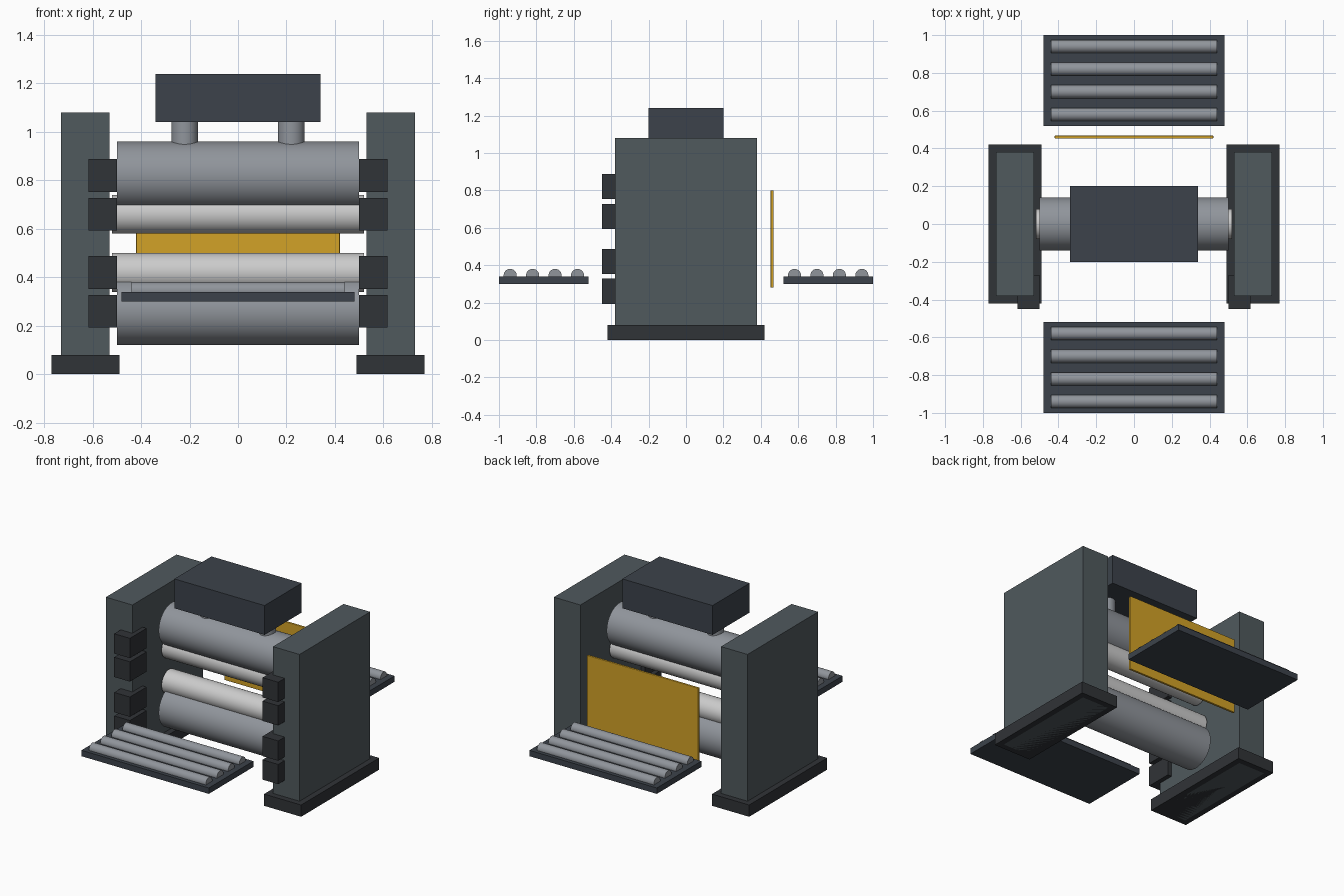
import bpy, math

if "Cube" in bpy.data.objects:
    bpy.data.objects.remove(bpy.data.objects["Cube"])

def material(name, rgb):
    m = bpy.data.materials.new(name)
    m.diffuse_color = (*rgb, 1)
    m.use_nodes = True
    m.node_tree.nodes["Principled BSDF"].inputs["Base Color"].default_value = m.diffuse_color
    return m

SLATE = material("slate_paint", (0.08, 0.10, 0.11))
DARK = material("dark_iron", (0.03, 0.033, 0.038))
CHARCOAL = material("charcoal_paint", (0.045, 0.055, 0.07))
STEEL = material("roll_steel", (0.28, 0.30, 0.33))
BRIGHT = material("polished_steel", (0.55, 0.56, 0.58))
GOLD = material("yellow_strip", (0.65, 0.36, 0.02))

def box(name, lo, hi, mat, bevel=0):
    c = [(a + b) / 2 for a, b in zip(lo, hi)]
    bpy.ops.mesh.primitive_cube_add(size=1, location=c)
    o = bpy.context.object
    o.name = name
    o.scale = [abs(b - a) for a, b in zip(lo, hi)]
    bpy.ops.object.transform_apply(location=False, rotation=False, scale=True)
    o.data.materials.append(mat)
    if bevel:
        b = o.modifiers.new("edge", 'BEVEL')
        b.width, b.segments = bevel, 2
    return o

def cylinder(name, center, radius, length, mat, axis='X', sides=48):
    rot = (0, math.pi / 2, 0) if axis == 'X' else (0, 0, 0)
    bpy.ops.mesh.primitive_cylinder_add(vertices=sides, radius=radius, depth=length,
                                        location=center, rotation=rot)
    o = bpy.context.object
    o.name = name
    o.data.materials.append(mat)
    bpy.ops.object.shade_smooth_by_angle(angle=math.radians(35))
    return o

# Side housings, feet, bearing chocks and screws
ROLL_Z = {"lower_backup": 0.26, "lower_work": 0.42, "upper_work": 0.66, "upper_backup": 0.82}
for side, s in (("left", -1), ("right", 1)):
    box(f"{side}_housing", (s * 0.53, -0.38, 0), (s * 0.73, 0.38, 1.08), SLATE)
    box(f"{side}_foot", (s * 0.49, -0.42, 0), (s * 0.77, 0.42, 0.08), DARK)
    for roll, z in ROLL_Z.items():
        box(f"{side}_{roll}_chock", (s * 0.5, -0.45, z - 0.0675),
            (s * 0.618, -0.27, z + 0.0675), DARK)
    cylinder(f"{side}_adjusting_screw", (s * 0.22, 0, 0.99), 0.055, 0.14, STEEL, axis='Z')

# Rolls
for roll, z in ROLL_Z.items():
    if "backup" in roll:
        cylinder(f"{roll}_roll", (0, 0, z), 0.14, 1.0, STEEL, sides=64)
    else:
        cylinder(f"{roll}_roll", (0, 0, z), 0.08, 1.04, BRIGHT)

# Screwdown drive housing on top
box("screwdown_box", (-0.34, -0.2, 1.04), (0.34, 0.2, 1.24), CHARCOAL)

# Roller tables at entry and exit
for table, s in (("entry", -1), ("exit", 1)):
    box(f"{table}_table", (-0.48, s * 0.52, 0.30), (0.48, s * 1.0, 0.34), CHARCOAL)
    for i in range(4):
        cylinder(f"{table}_table_roller_{i + 1}", (0, s * (0.58 + 0.12 * i), 0.345),
                 0.035, 0.88, STEEL, sides=32)

# Upright strip guard behind the rolls
box("yellow_guard", (-0.42, 0.452, 0.28), (0.42, 0.468, 0.80), GOLD, bevel=0.004)
